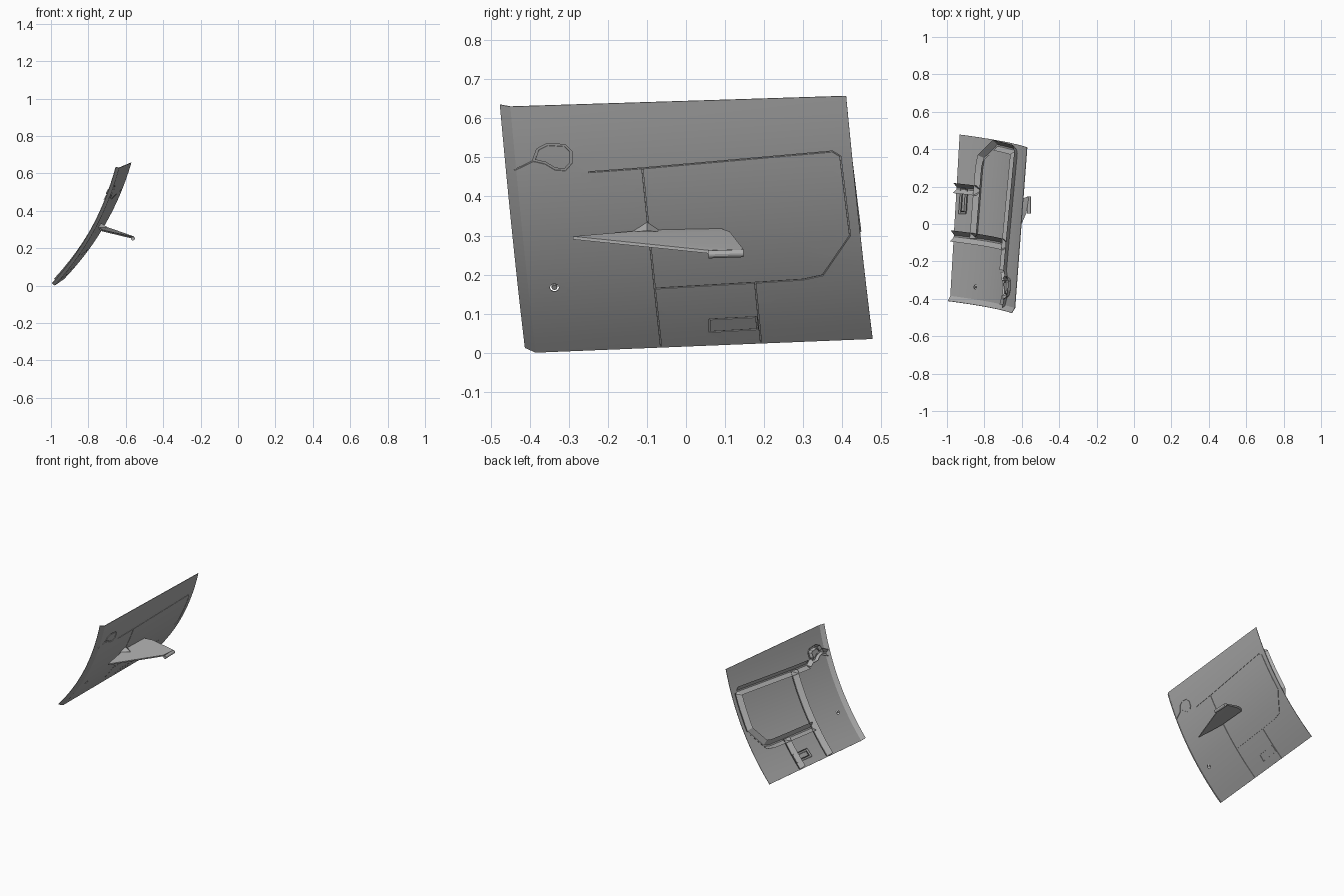
import bpy, bmesh, math
from mathutils import Vector

if "Cube" in bpy.data.objects:
    bpy.data.objects.remove(bpy.data.objects["Cube"])

grey = bpy.data.materials.new("hull_grey")
grey.diffuse_color = (0.42, 0.42, 0.42, 1)
grey.use_nodes = True
grey.node_tree.nodes["Principled BSDF"].inputs["Base Color"].default_value = grey.diffuse_color

# Curved hull skin: corner points plus a bulge outwards
FB, FT = Vector((-0.98, -0.385, 0.0)), Vector((-0.635, -0.45, 0.63))
BB, BT = Vector((-0.93, 0.478, 0.035)), Vector((-0.57, 0.41, 0.657))
OUT = Vector((0.867, 0, -0.5))


def skin(u, v):
    p = FB.lerp(FT, v).lerp(BB.lerp(BT, v), u)
    return p + OUT * 0.044 * 4 * v * (1 - v)


def normal(u, v):
    du = skin(u + 0.01, v) - skin(u - 0.01, v)
    dv = skin(u, v + 0.01) - skin(u, v - 0.01)
    return du.cross(dv).normalized()


def locate(y, z):
    """Skin point and outward normal at a given y and z."""
    u = v = 0.5
    for _ in range(40):
        p = skin(u, v)
        u += (y - p.y) / 0.88
        v += (z - p.z) / 0.68
    return skin(u, v), normal(u, v)


def smooth(ob, angle=25):
    bpy.ops.object.select_all(action='DESELECT')
    ob.select_set(True)
    bpy.context.view_layer.objects.active = ob
    bpy.ops.object.shade_smooth_by_angle(angle=math.radians(angle))


def finish(name, bm, helper=False):
    bmesh.ops.recalc_face_normals(bm, faces=bm.faces)
    me = bpy.data.meshes.new(name)
    bm.to_mesh(me)
    bm.free()
    me.materials.append(grey)
    ob = bpy.data.objects.new(name, me)
    bpy.context.collection.objects.link(ob)
    if helper:
        ob.hide_render = True
    else:
        smooth(ob)
    return ob


def dense(path, closed=False, step=0.05):
    """Subdivide a y-z path so that it follows the curved skin."""
    pts = []
    ends = path[1:] + (path[:1] if closed else [])
    for a, b in zip(path, ends):
        n = max(1, round(math.dist(a, b) / step))
        pts += [(a[0] + (b[0] - a[0]) * i / n, a[1] + (b[1] - a[1]) * i / n) for i in range(n)]
    return pts if closed else pts + [path[-1]]


def sweep(name, path, section, closed=False, solid=False):
    """Sweep a (sideways, along normal) section over the skin; solid ones are cutters."""
    pts = [locate(*q) for q in dense(path, closed)]
    n, m = len(pts), len(section)
    bm = bmesh.new()
    rings = []
    for i, (p, nm) in enumerate(pts):
        prev = pts[i - 1][0] if closed or i else p
        nxt = pts[(i + 1) % n][0] if closed or i < n - 1 else p
        t1, t2 = (p - prev).normalized(), (nxt - p).normalized()
        t = (t1 + t2).normalized()
        side = nm.cross(t).normalized()
        side /= max(0.6, t.dot(t2 if t2.length else t1))
        rings.append([bm.verts.new(p + side * s + nm * d) for s, d in section])
    for i in range(n if closed else n - 1):
        a, b = rings[i], rings[(i + 1) % n]
        for k in range(m if solid else m - 1):
            bm.faces.new((a[k], a[(k + 1) % m], b[(k + 1) % m], b[k]))
    if solid and not closed:
        bm.faces.new(rings[0])
        bm.faces.new(rings[-1])
    ob = finish(name, bm, solid)
    if not solid and sum(f.normal.dot(OUT) * f.area for f in ob.data.polygons) > 0:
        ob.data.flip_normals()
    return ob


def trough(name, path, half, depth, closed=False):
    """Open channel with walls spreading inwards from a seam."""
    return sweep(name, path, [(-half, -depth), (-0.004, -0.004), (0.004, -0.004), (half, -depth)], closed)


def seam(path, closed=False, w=0.0015):
    return sweep("seam_cutter", path, [(-w, 0.01), (w, 0.01), (w, -0.012), (-w, -0.012)], closed, True)


def plug(name, path, d_out, d_in, helper=False):
    """Prism through the skin with a closed y-z outline."""
    pts = [locate(*q) for q in path]
    bm = bmesh.new()
    a = [bm.verts.new(p + n * d_out) for p, n in pts]
    b = [bm.verts.new(p + n * d_in) for p, n in pts]
    bm.faces.new(a)
    bm.faces.new(b)
    for i in range(len(a)):
        j = (i + 1) % len(a)
        bm.faces.new((a[i], a[j], b[j], b[i]))
    return finish(name, bm, helper)


# Hull panel with a bent flange along the front edge
bm = bmesh.new()
NU, NV = 12, 16
cols = [[bm.verts.new(skin(0, j / NV) + Vector((0, -0.028, 0)) - normal(0, j / NV) * 0.018)
         for j in range(NV + 1)]]
for i in range(NU + 1):
    cols.append([bm.verts.new(skin(i / NU, j / NV)) for j in range(NV + 1)])
for a, b in zip(cols, cols[1:]):
    for j in range(NV):
        bm.faces.new((a[j], b[j], b[j + 1], a[j + 1]))
panel = finish("hull_panel", bm)
if panel.data.polygons[0].normal.x < 0:
    panel.data.flip_normals()
sol = panel.modifiers.new("thickness", 'SOLIDIFY')
sol.thickness, sol.offset = 0.003, -1

# Door and hatch seams, as (y, z) paths
door = [(-0.25, 0.462), (-0.11, 0.472), (0.375, 0.515), (0.395, 0.503), (0.42, 0.30),
        (0.35, 0.198), (0.30, 0.187), (0.177, 0.179), (-0.08, 0.164)]
front_line = [(-0.112, 0.472), (-0.08, 0.164), (-0.064, 0.016)]
rear_line = [(0.177, 0.179), (0.192, 0.026)]
slot = [(0.06, 0.085), (0.18, 0.091), (0.183, 0.06), (0.06, 0.053)]
lock = [(-0.39, 0.492), (-0.38, 0.52), (-0.355, 0.533), (-0.31, 0.53), (-0.295, 0.515),
        (-0.295, 0.485), (-0.31, 0.468), (-0.335, 0.47), (-0.36, 0.485)]
link_rear = [(-0.25, 0.462), (-0.294, 0.485)]
link_front = [(-0.388, 0.492), (-0.44, 0.467)]
screw = [(-0.337 + 0.012 * math.cos(k * math.pi / 5), 0.166 + 0.010 * math.sin(k * math.pi / 5))
         for k in range(10)]

cutters = [seam(p) for p in (door, front_line, rear_line, link_front)]
cutters += [seam(slot, True), seam(lock, True, 0.003), plug("screw_cutter", screw, 0.01, -0.01, True)]
for c in cutters:
    mod = panel.modifiers.new("cut", 'BOOLEAN')
    mod.operation, mod.solver, mod.object = 'DIFFERENCE', 'EXACT', c

# Fix the cuts into the panel, then drop the cutters
bpy.context.view_layer.update()
deps = bpy.context.evaluated_depsgraph_get()
cut_mesh = bpy.data.meshes.new_from_object(panel.evaluated_get(deps))
panel.modifiers.clear()
panel.data = cut_mesh
for c in cutters:
    bpy.data.objects.remove(c)
smooth(panel)

# Channels on the inner side, behind the seams
trough("door_channel", door, 0.027, 0.032)
trough("front_channel", front_line, 0.03, 0.032)
trough("rear_channel", rear_line, 0.027, 0.032)
trough("lock_channel_rear", link_rear, 0.022, 0.028)
trough("lock_channel_front", link_front, 0.02, 0.026)
trough("lock_ring", lock, 0.013, 0.022, True)
trough("slot_channel", slot, 0.008, 0.014, True)
plug("screw_head", [(-0.337 + (y + 0.337) * 0.6, 0.166 + (z - 0.166) * 0.6) for y, z in screw],
     -0.001, -0.012)

# Fin: swept blade drooping outwards from the hull
bm = bmesh.new()
top = [locate(-0.29, 0.298)[0] + Vector((0.035, 0, 0)),
       locate(-0.10, 0.314)[0], locate(0.09, 0.318)[0],
       Vector((-0.69, 0.112, 0.31)), Vector((-0.562, 0.147, 0.265)), Vector((-0.575, 0.06, 0.262))]
drop = [0.008, 0.016, 0.016, 0.014, 0.008, 0.008]
hi = [bm.verts.new(p) for p in top]
lo = [bm.verts.new(p - Vector((0, 0, d))) for p, d in zip(top, drop)]
for i in range(1, 5):
    bm.faces.new((hi[0], hi[i], hi[i + 1]))
    bm.faces.new((lo[0], lo[i + 1], lo[i]))
for i in range(6):
    j = (i + 1) % 6
    bm.faces.new((hi[i], hi[j], lo[j], lo[i]))
finish("fin", bm)

# Fin tip rod
bm = bmesh.new()
bmesh.ops.create_cone(bm, cap_ends=True, segments=12, radius1=0.010, radius2=0.010, depth=0.09)
rod = finish("fin_tip_rod", bm)
rod.rotation_euler = (math.radians(-88), 0, 0)
rod.location = (-0.562, 0.102, 0.253)

# Small fairing where the fin meets the hull
bm = bmesh.new()
base = [locate(-0.14, 0.308)[0], locate(-0.10, 0.334)[0], locate(-0.06, 0.308)[0]]
tip = bm.verts.new(base[1] + Vector((0.035, 0, -0.022)))
vs = [bm.verts.new(p - OUT * 0.002) for p in base]
bm.faces.new(vs)
for i in range(3):
    bm.faces.new((vs[i], vs[(i + 1) % 3], tip))
finish("fin_fairing", bm)
